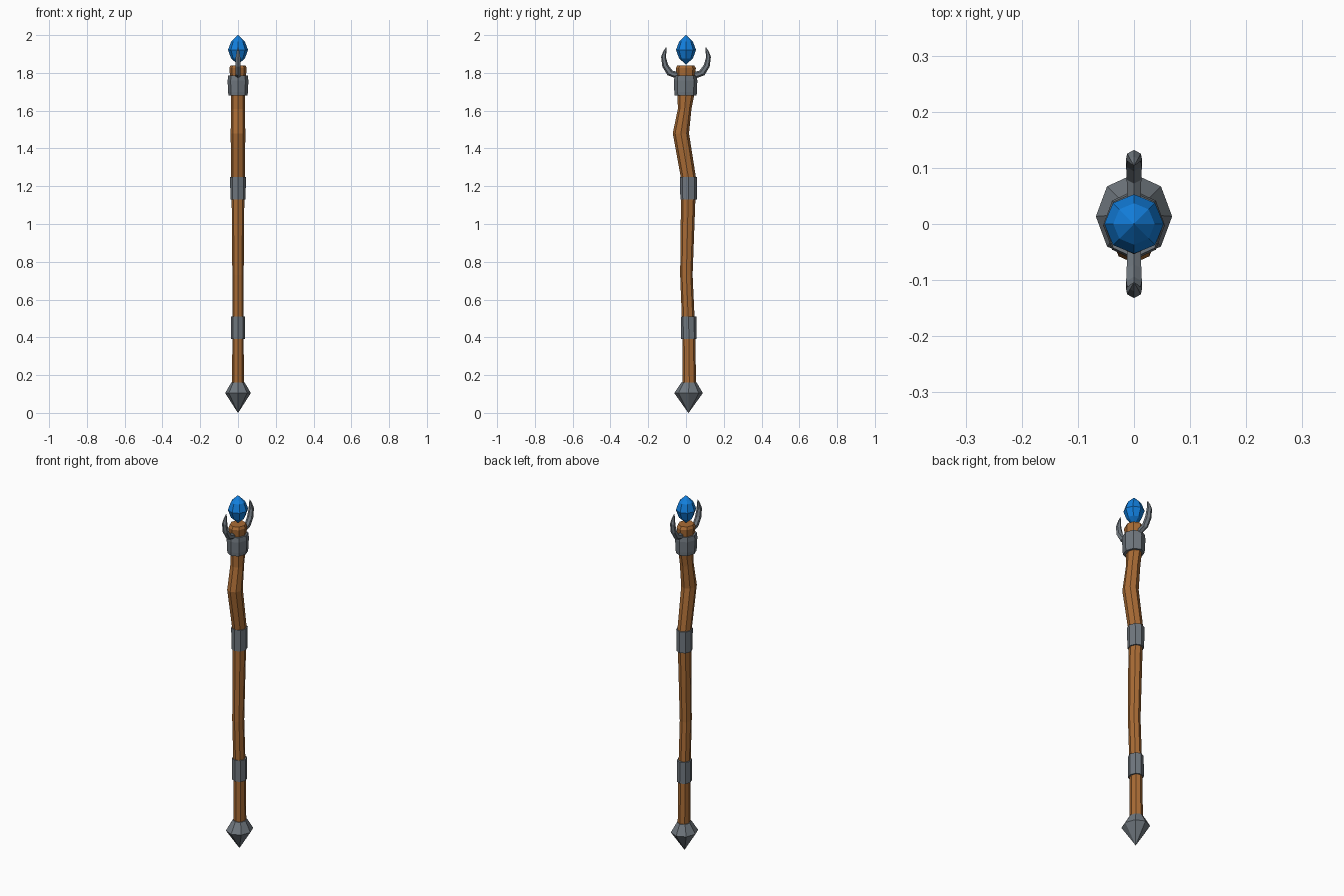
import bpy, math
from mathutils import Vector

if "Cube" in bpy.data.objects:
    bpy.data.objects.remove(bpy.data.objects["Cube"])


def material(name, rgb):
    m = bpy.data.materials.new(name)
    m.diffuse_color = (*rgb, 1)
    m.use_nodes = True
    m.node_tree.nodes["Principled BSDF"].inputs["Base Color"].default_value = m.diffuse_color
    return m


WOOD = material("brown wood", (0.40, 0.15, 0.036))
METAL = material("grey metal", (0.162, 0.187, 0.212))
GEM = material("blue crystal", (0.006, 0.21, 0.72))


def skin(name, rings, mat):
    """Join equal rings of points into a closed flat-faced solid."""
    n = len(rings[0])
    verts = [p for r in rings for p in r]
    faces = []
    for i in range(len(rings) - 1):
        a, b = i * n, (i + 1) * n
        faces += [(a + k, a + (k + 1) % n, b + (k + 1) % n, b + k) for k in range(n)]
    faces.append(tuple(reversed(range(n))))
    faces.append(tuple(range(len(verts) - n, len(verts))))
    me = bpy.data.meshes.new(name)
    me.from_pydata(verts, [], faces)
    me.materials.append(mat)
    ob = bpy.data.objects.new(name, me)
    bpy.context.collection.objects.link(ob)
    return ob


def loft(name, levels, mat, n=8):
    """Levels are (z, y centre, x radius, y radius), from the bottom up."""
    rings = []
    for z, y, rx, ry in levels:
        rings.append([(rx * math.cos(math.tau * k / n), y + ry * math.sin(math.tau * k / n), z)
                      for k in range(n)])
    return skin(name, rings, mat)


# Crooked wooden shaft with a slightly flared, chamfered head
loft("shaft", [
    (0.13, 0.018, 0.031, 0.036),
    (0.45, 0.014, 0.030, 0.034),
    (0.73, 0.002, 0.030, 0.033),
    (1.19, 0.013, 0.034, 0.039),
    (1.25, 0.012, 0.036, 0.040),
    (1.48, -0.027, 0.039, 0.043),
    (1.61, -0.007, 0.036, 0.036),
    (1.68, -0.001, 0.036, 0.044),
    (1.78, -0.001, 0.042, 0.048),
    (1.825, -0.001, 0.046, 0.053),
    (1.84, -0.001, 0.040, 0.044),
], WOOD)

# Metal bands
loft("lower_band", [(0.39, 0.015, 0.038, 0.041), (0.51, 0.014, 0.038, 0.041)], METAL)
loft("middle_band", [(1.13, 0.014, 0.040, 0.044), (1.25, 0.013, 0.042, 0.045)], METAL)
loft("top_band", [(1.68, -0.002, 0.050, 0.058), (1.70, -0.002, 0.053, 0.060),
                  (1.76, -0.002, 0.055, 0.062), (1.785, -0.002, 0.052, 0.058)], METAL)

# Foot spike
loft("foot_spike", [(0.0, 0.013, 0.0008, 0.0008), (0.105, 0.0135, 0.068, 0.0757),
                    (0.16, 0.016, 0.036, 0.041)], METAL)

# Crystal floating over the head
loft("crystal", [(1.845, 0, 0.001, 0.001), (1.877, 0, 0.037, 0.037), (1.922, 0, 0.053, 0.053),
                 (1.965, 0, 0.037, 0.037), (2.0, 0, 0.001, 0.001)], GEM)

# Two curved claws: (outer y, outer z, inner y, inner z, half thickness)
CLAW = [
    (0.045, 1.768, 0.045, 1.806, 0.012),
    (0.098, 1.788, 0.072, 1.812, 0.013),
    (0.125, 1.832, 0.094, 1.842, 0.014),
    (0.132, 1.885, 0.106, 1.880, 0.012),
    (0.120, 1.915, 0.104, 1.910, 0.007),
    (0.106, 1.936, 0.104, 1.935, 0.001),
]
for side, label in ((1, "back_claw"), (-1, "front_claw")):
    rings = []
    for oy, oz, iy, iz, t in CLAW:
        o, i = Vector((0, side * oy, oz)), Vector((0, side * iy, iz))
        section = [(0, 0), (0.25, 1), (0.75, 1), (1, 0), (0.75, -1), (0.25, -1)]
        ring = [o.lerp(i, f) + Vector((s * t, 0, 0)) for f, s in section]
        rings.append(ring if side < 0 else ring[::-1])
    skin(label, rings, METAL)

# Make all face normals point outwards
import bmesh
for ob in bpy.context.collection.objects:
    bm = bmesh.new()
    bm.from_mesh(ob.data)
    bmesh.ops.recalc_face_normals(bm, faces=bm.faces)
    bm.to_mesh(ob.data)
    bm.free()
